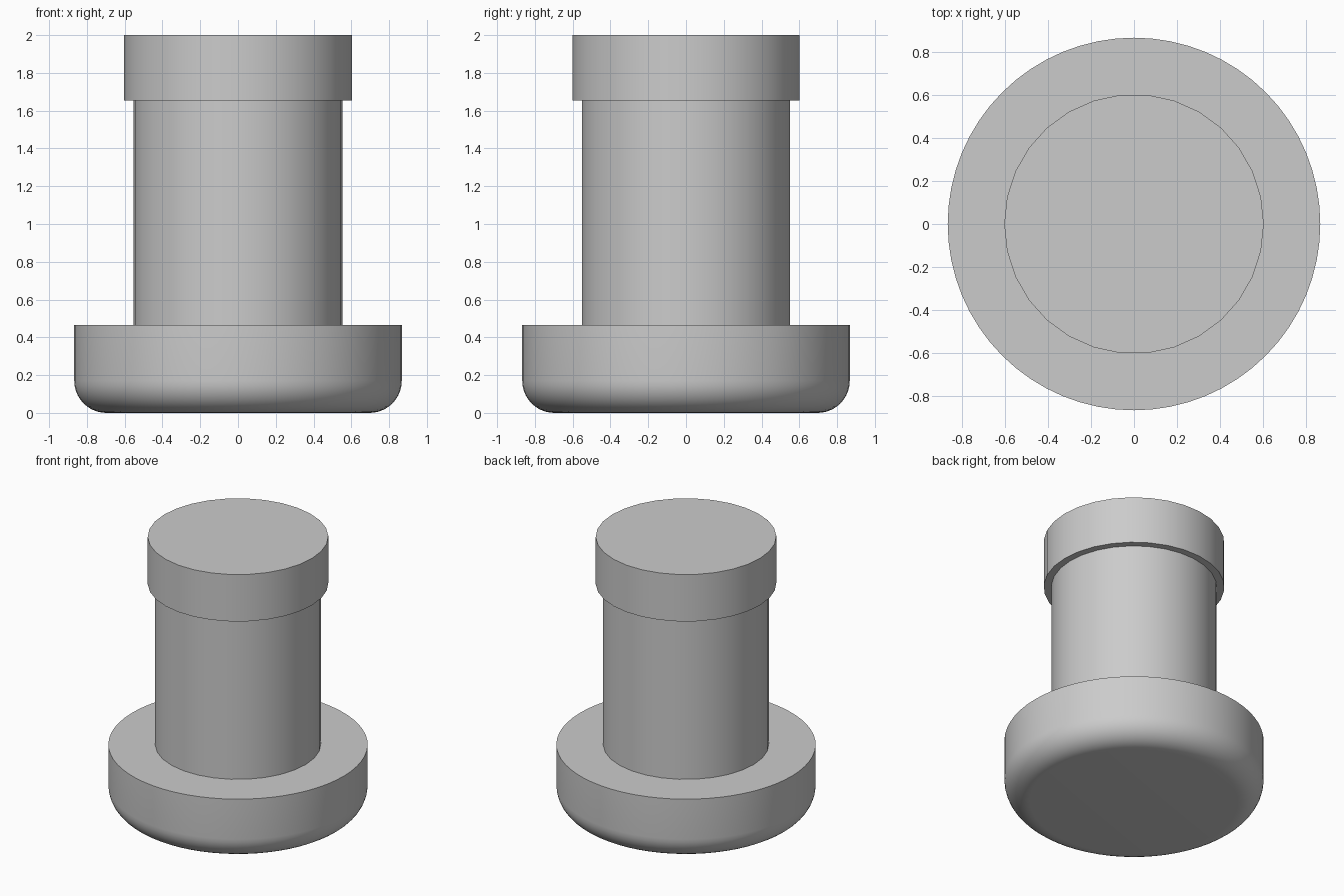
import bpy
import bmesh
import math

cube = bpy.data.objects.get("Cube")
if cube:
    bpy.data.objects.remove(cube, do_unlink=True)

# Single grey finish
GREY = (0.6, 0.6, 0.6, 1.0)
grey = bpy.data.materials.new("light grey")
grey.use_nodes = True
grey.diffuse_color = GREY
grey.node_tree.nodes["Principled BSDF"].inputs["Base Color"].default_value = GREY


def lathe(name, profile, sides):
    """Revolve a radius/height outline about z and cap both ends."""
    bm = bmesh.new()
    rings = []
    for r, z in profile:
        angles = [math.tau * i / sides for i in range(sides)]
        rings.append([bm.verts.new((r * math.cos(a), r * math.sin(a), z)) for a in angles])
    for low, high in zip(rings, rings[1:]):
        for i in range(sides):
            j = (i + 1) % sides
            bm.faces.new((low[i], low[j], high[j], high[i]))
    bm.faces.new(rings[0][::-1])
    bm.faces.new(rings[-1])
    mesh = bpy.data.meshes.new(name)
    bm.to_mesh(mesh)
    bm.free()
    mesh.materials.append(grey)
    obj = bpy.data.objects.new(name, mesh)
    bpy.context.collection.objects.link(obj)
    bpy.ops.object.select_all(action="DESELECT")
    obj.select_set(True)
    bpy.context.view_layer.objects.active = obj
    bpy.ops.object.shade_smooth_by_angle(angle=math.radians(30))
    return obj


# Wide foot with a rounded lower rim
FOOT_R, FOOT_H, ROUND, STEPS = 0.867, 0.466, 0.17, 10
foot = []
for k in range(STEPS + 1):
    t = math.pi / 2 * k / STEPS
    foot.append((FOOT_R - ROUND + ROUND * math.sin(t), ROUND - ROUND * math.cos(t)))
foot.append((FOOT_R, FOOT_H))
lathe("foot", foot, 64)

# Straight stem and the slightly wider cap
lathe("stem", [(0.554, FOOT_H), (0.554, 1.654)], 30)
lathe("cap", [(0.604, 1.654), (0.604, 2.0)], 30)
